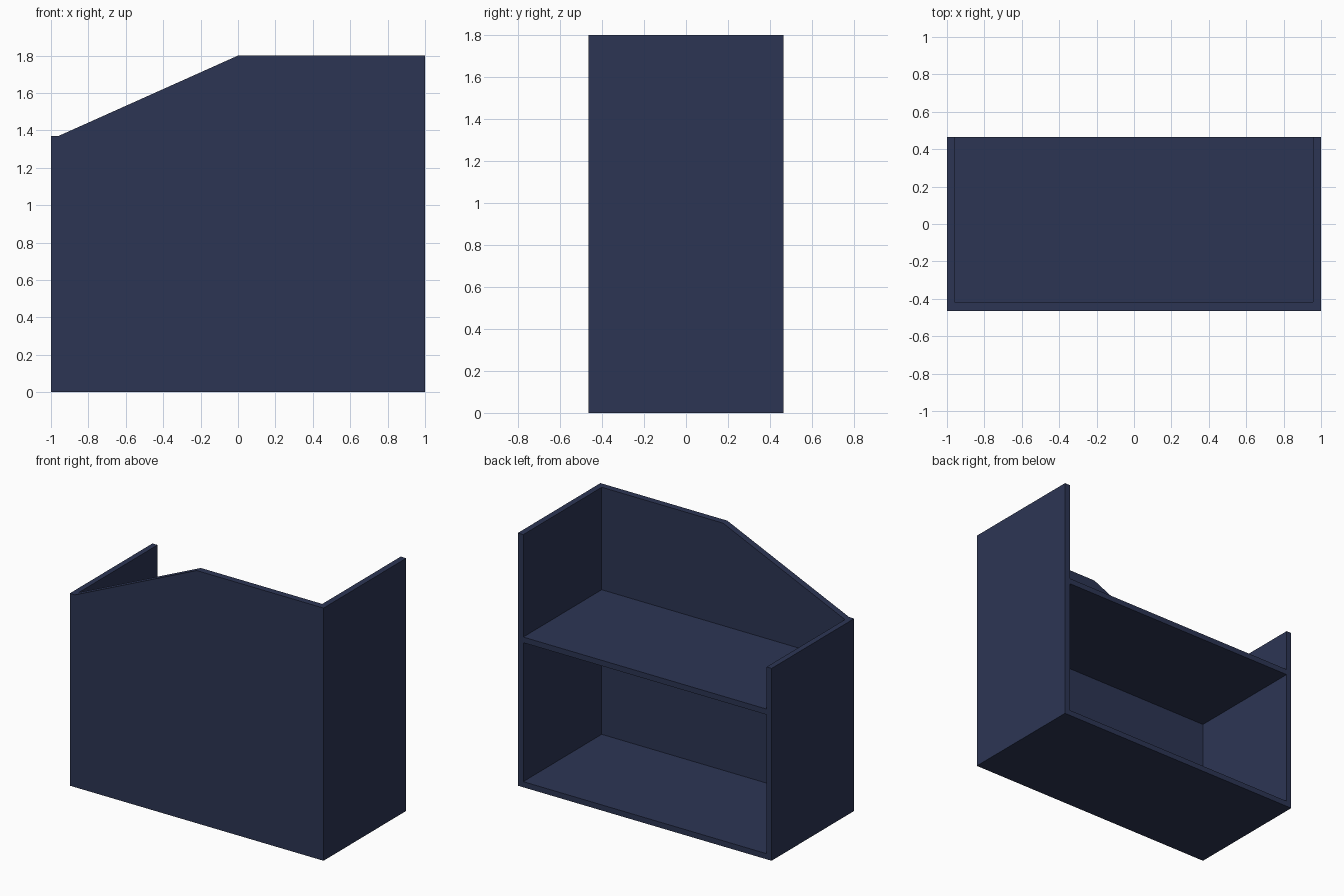
import bpy, bmesh

if "Cube" in bpy.data.objects:
    bpy.data.objects.remove(bpy.data.objects["Cube"])

# One flat colour
navy = bpy.data.materials.new("dark navy")
navy.diffuse_color = (0.0252, 0.0356, 0.0887, 1.0)
navy.use_nodes = True
navy.node_tree.nodes["Principled BSDF"].inputs["Base Color"].default_value = navy.diffuse_color


def extrude_profile(name, points, y0, y1):
    """Solid made by extruding an x-z profile from y0 to y1."""
    bm = bmesh.new()
    face = bm.faces.new([bm.verts.new((x, y0, z)) for x, z in points])
    out = bmesh.ops.extrude_face_region(bm, geom=[face])
    moved = [g for g in out["geom"] if isinstance(g, bmesh.types.BMVert)]
    bmesh.ops.translate(bm, verts=moved, vec=(0, y1 - y0, 0))
    bmesh.ops.recalc_face_normals(bm, faces=bm.faces)
    mesh = bpy.data.meshes.new(name)
    bm.to_mesh(mesh)
    bm.free()
    mesh.materials.append(navy)
    ob = bpy.data.objects.new(name, mesh)
    bpy.context.collection.objects.link(ob)
    return ob


HALF_DEPTH = 0.465
LEFT, RIGHT, FRONT = -0.96, 0.957, -0.418   # inner wall positions

# Outer counter body: low left side, sloped front, tall right side
body = extrude_profile(
    "counter_body",
    [(-1, 0), (1, 0), (1, 1.8), (0, 1.8), (LEFT, 1.37), (-1, 1.37)],
    -HALF_DEPTH, HALF_DEPTH)

# Hollow out the lower cubby and the open space above the shelf
bpy.context.view_layer.objects.active = body
for name, z0, z1 in (("lower_cubby_cutter", 0.04, 1.03),
                     ("upper_space_cutter", 1.07, 2.5)):
    cutter = extrude_profile(
        name, [(LEFT, z0), (RIGHT, z0), (RIGHT, z1), (LEFT, z1)], FRONT, 1.0)
    cutter.hide_render = True
    mod = body.modifiers.new(name, 'BOOLEAN')
    mod.operation = 'DIFFERENCE'
    mod.solver = 'EXACT'
    mod.object = cutter
    bpy.ops.object.modifier_apply(modifier=mod.name)
    bpy.data.objects.remove(cutter)
